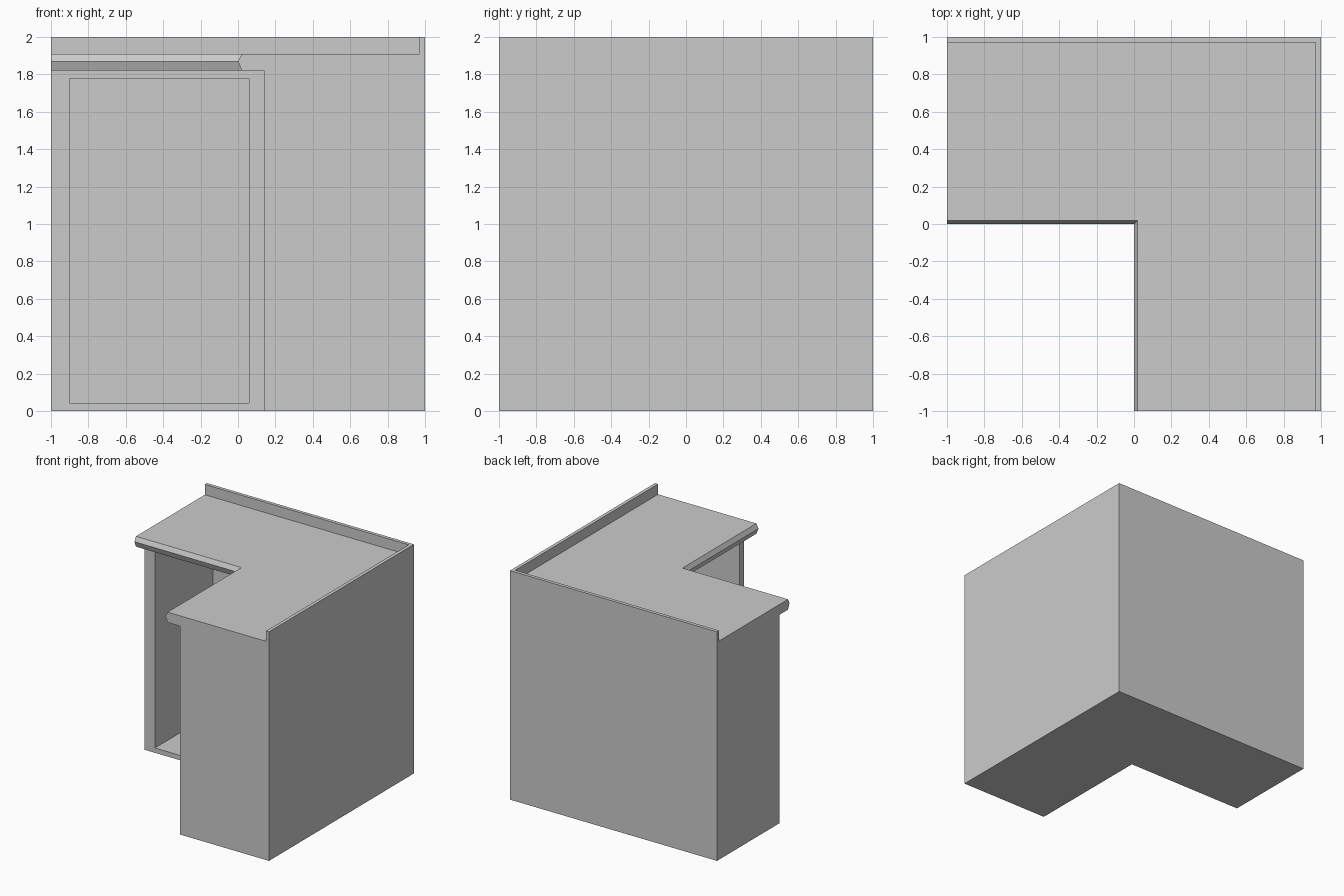
import bpy
import bmesh
from mathutils import Vector

default = bpy.data.objects.get("Cube")
if default:
    bpy.data.objects.remove(default, do_unlink=True)

grey = bpy.data.materials.new("light grey")
grey.use_nodes = True
colour = (0.6, 0.6, 0.6, 1)
grey.diffuse_color = colour
grey.node_tree.nodes["Principled BSDF"].inputs["Base Color"].default_value = colour


def l_prism(rings):
    """L-shaped solid from (inner edge position, height) rings, bottom to top."""
    bm = bmesh.new()
    loops = []
    for o, z in rings:
        outline = [(-1, 1), (-1, o), (o, o), (o, -1), (1, -1), (1, 1)]
        loops.append([bm.verts.new((x, y, z)) for x, y in outline])
    for low, high in zip(loops, loops[1:]):
        for i in range(len(low)):
            j = (i + 1) % len(low)
            bm.faces.new((low[i], low[j], high[j], high[i]))
    bm.faces.new(loops[0][::-1])
    bm.faces.new(loops[-1])
    bm.normal_update()
    return bm


def finish(bm, name):
    mesh = bpy.data.meshes.new(name)
    bm.to_mesh(mesh)
    bm.free()
    mesh.materials.append(grey)
    obj = bpy.data.objects.new(name, mesh)
    bpy.context.collection.objects.link(obj)


def box(name, low, high):
    bm = bmesh.new()
    bmesh.ops.create_cube(bm, size=1)
    low, high = Vector(low), Vector(high)
    for v in bm.verts:
        v.co = (low + high) / 2 + v.co * (high - low)
    finish(bm, name)


def open_shelf(bm, along, start, end):
    """Cut a deep opening into the inner front; along = 0 for x, 1 for y."""
    across = 1 - along
    face = next(f for f in bm.faces if f.normal[across] < -0.9
                and abs(f.calc_center_median()[across] - FRONT) < 0.01)
    bmesh.ops.inset_individual(bm, faces=[face], thickness=0.06)
    middle = face.calc_center_median()
    for v in face.verts:
        v.co[along] = start if v.co[along] < middle[along] else end
    back = bmesh.ops.extrude_discrete_faces(bm, faces=[face])["faces"][0]
    for v in back.verts:
        v.co[across] = 0.94


# Cabinet body with an opening in each inner front
FRONT = 0.14
cabinet = l_prism([(FRONT, 0), (FRONT, 1.82)])
open_shelf(cabinet, 0, -0.90, 0.06)
open_shelf(cabinet, 1, -0.94, 0.06)
finish(cabinet, "corner_cabinet")

# Worktop with a pointed front edge
finish(l_prism([(0.02, 1.82), (0, 1.87), (0.02, 1.91)]), "worktop")

# Upstands along the two walls
box("back_upstand", (-1, 0.97, 1.91), (0.97, 1, 2))
box("side_upstand", (0.97, -1, 1.91), (1, 1, 2))
